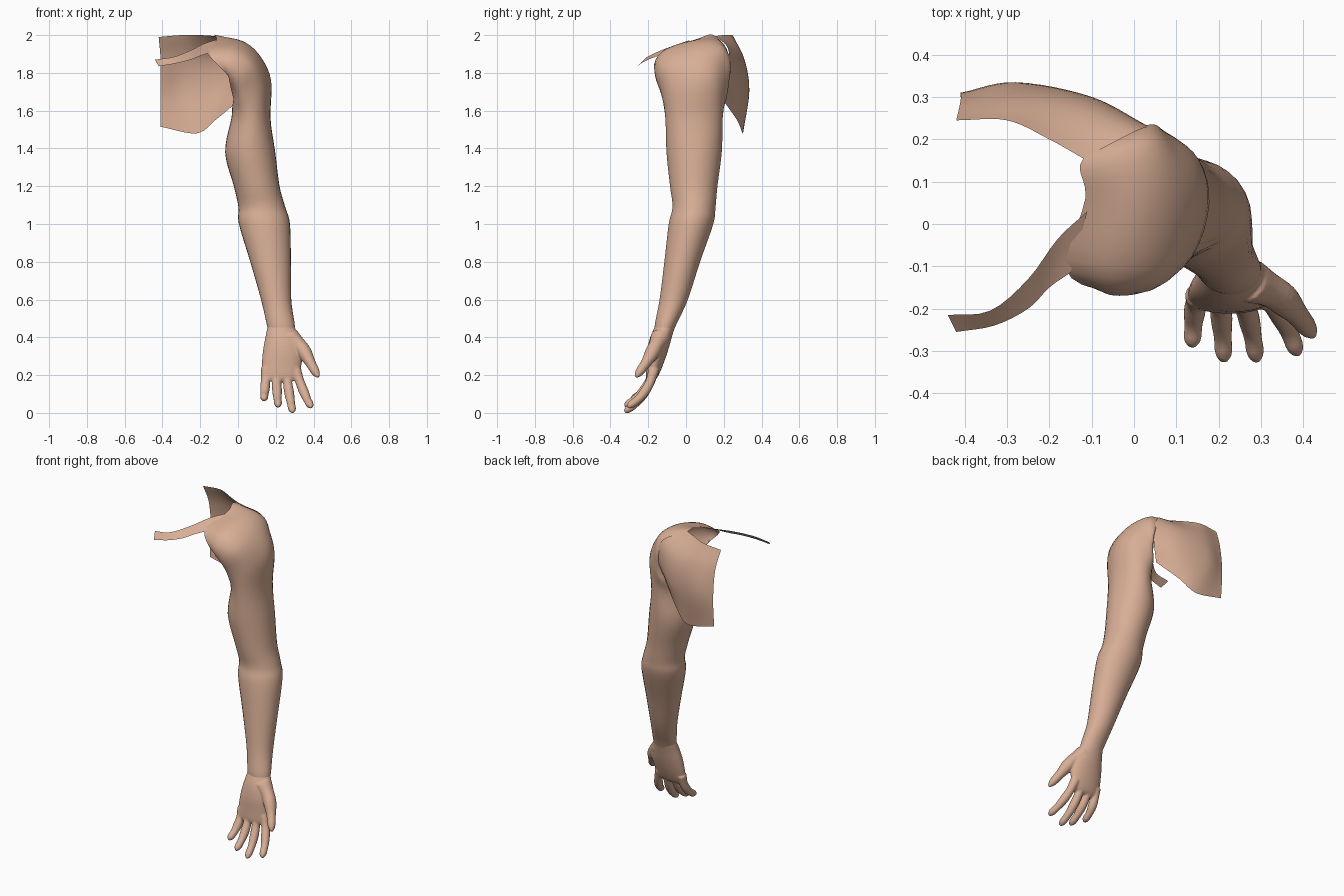
import bpy, bmesh, math
from mathutils import Vector

if "Cube" in bpy.data.objects:
    bpy.data.objects.remove(bpy.data.objects["Cube"], do_unlink=True)

skin = bpy.data.materials.new("skin")
skin.use_nodes = True
tone = (0.68, 0.42, 0.30, 1)
skin.diffuse_color = tone
skin.node_tree.nodes["Principled BSDF"].inputs["Base Color"].default_value = tone


def spline(points, steps, closed=False):
    """Smooth curve through the given points."""
    pts = [Vector(p) for p in points]
    n = len(pts)

    def at(i):
        if closed:
            return pts[i % n]
        if i < 0:
            return pts[0] * 2 - pts[1]
        if i >= n:
            return pts[-1] * 2 - pts[-2]
        return pts[i]

    out = []
    for i in range(n if closed else n - 1):
        a, b, c, d = at(i - 1), at(i), at(i + 1), at(i + 2)
        for s in range(steps):
            t = s / steps
            out.append(b + (c - a) * (t / 2)
                       + (a * 2 - b * 5 + c * 4 - d) * (t * t / 2)
                       + (b * 3 - a - c * 3 + d) * (t ** 3 / 2))
    if not closed:
        out.append(pts[-1])
    return out


def smooth_rows(rows, steps):
    """Add in-between rows along the length of a loft."""
    columns = [spline(column, steps) for column in zip(*rows)]
    return list(zip(*columns))


def skin_rows(bm, rows, closed=True, caps=False):
    """Join neighbouring rows of points with quads."""
    grid = [[bm.verts.new(p) for p in row] for row in rows]
    n = len(grid[0])
    for low, high in zip(grid, grid[1:]):
        for i in range(n if closed else n - 1):
            j = (i + 1) % n
            bm.faces.new((low[i], low[j], high[j], high[i]))
    if caps:
        bm.faces.new(grid[0][::-1])
        bm.faces.new(grid[-1])


def finish(bm, name):
    bmesh.ops.recalc_face_normals(bm, faces=bm.faces)
    mesh = bpy.data.meshes.new(name)
    bm.to_mesh(mesh)
    bm.free()
    for face in mesh.polygons:
        face.use_smooth = True
    mesh.materials.append(skin)
    obj = bpy.data.objects.new(name, mesh)
    bpy.context.collection.objects.link(obj)
    return obj


def oval(z, left, right, front, back, sides=30):
    """Horizontal ring, starting on the inner side and running past the front."""
    ring = []
    for i in range(sides):
        a = math.pi + math.tau * i / sides
        ring.append(Vector(((left + right) / 2 + (right - left) / 2 * math.cos(a),
                            (front + back) / 2 + (back - front) / 2 * math.sin(a), z)))
    return ring


# Arm: height, then inner, outer, front and back limits
arm_rows = [oval(*row) for row in (
    (0.42, 0.165, 0.30, -0.165, -0.07),
    (0.47, 0.152, 0.30, -0.165, -0.05),
    (0.60, 0.122, 0.282, -0.14, 0.01),
    (0.80, 0.065, 0.28, -0.115, 0.075),
    (1.00, 0.005, 0.275, -0.092, 0.145),
    (1.09, 0.002, 0.25, -0.072, 0.157),
    (1.20, -0.022, 0.22, -0.085, 0.167),
    (1.38, -0.068, 0.197, -0.104, 0.19),
    (1.56, -0.035, 0.172, -0.11, 0.195),
)]

# Shoulder: rings swing from level at the armpit to upright at the torso opening
# Each runs inner, front, front outer, outer, back outer, back
shoulder = (
    ((-0.03, 0.05, 1.62), (0.01, -0.12, 1.67), (0.12, -0.10, 1.73),
     (0.175, 0.05, 1.76), (0.14, 0.17, 1.74), (0.03, 0.21, 1.66)),
    ((-0.02, 0.05, 1.64), (-0.01, -0.145, 1.74), (0.07, -0.13, 1.85),
     (0.115, 0.05, 1.89), (0.10, 0.18, 1.86), (0.04, 0.22, 1.72)),
    ((-0.01, 0.05, 1.65), (-0.05, -0.155, 1.79), (-0.03, -0.13, 1.91),
     (0.02, 0.05, 1.965), (0.03, 0.20, 1.94), (0.04, 0.225, 1.78)),
    ((0.0, 0.05, 1.65), (-0.05, -0.14, 1.78), (-0.16, -0.11, 1.905),
     (-0.115, 0.06, 1.98), (-0.12, 0.155, 1.995), (0.03, 0.225, 1.86)),
)
arm_rows += [spline(ring, 5, closed=True) for ring in shoulder]
bm = bmesh.new()
skin_rows(bm, smooth_rows(arm_rows, 5))
finish(bm, "arm_and_shoulder")


def sheet(name, columns, steps):
    """Thin curved skin panel through a few control columns."""
    bm = bmesh.new()
    skin_rows(bm, smooth_rows([spline(c, steps) for c in columns], steps), closed=False)
    return finish(bm, name)


# Shoulder blade panel, from the shoulder seam to the spine side, top to bottom
sheet("shoulder_blade", (
    ((-0.12, 0.155, 1.995), (0.01, 0.222, 1.93), (0.04, 0.225, 1.80), (0.0, 0.20, 1.65)),
    ((-0.20, 0.20, 2.0), (-0.13, 0.285, 1.88), (-0.10, 0.30, 1.73), (-0.12, 0.27, 1.55)),
    ((-0.30, 0.245, 2.0), (-0.28, 0.31, 1.87), (-0.28, 0.335, 1.70), (-0.22, 0.30, 1.48)),
    ((-0.42, 0.245, 1.99), (-0.41, 0.29, 1.87), (-0.41, 0.31, 1.70), (-0.41, 0.30, 1.515)),
), 6)

# Collarbone strip, from the chest end to the shoulder, lower then upper edge
sheet("collarbone_strip", (
    ((-0.42, -0.255, 1.835), (-0.44, -0.215, 1.87)),
    ((-0.33, -0.24, 1.85), (-0.34, -0.205, 1.885)),
    ((-0.25, -0.20, 1.87), (-0.25, -0.13, 1.92)),
    ((-0.20, -0.15, 1.89), (-0.18, -0.035, 1.955)),
    ((-0.15, -0.115, 1.907), (-0.11, 0.03, 1.977)),
), 4)


def digit(bm, path, base, tip, sides=14):
    """Tapered finger with a slight knuckle swell and a rounded end."""
    centres = spline(path, 5)
    last = len(centres) - 1
    rows = []
    for i, centre in enumerate(centres):
        t = i / last
        along = centres[min(i + 1, last)] - centres[max(i - 1, 0)]
        turn = along.to_track_quat('Z', 'Y')
        radius = (base + (tip - base) * t) * (1 + 0.06 * math.cos(t * math.tau * 2))
        if t > 0.85:
            radius *= math.sqrt(max(0.12, 1 - ((t - 0.85) / 0.15) ** 2))
        rows.append([centre + turn @ Vector((radius * math.cos(a), radius * math.sin(a), 0))
                     for a in (math.tau * k / sides for k in range(sides))])
    skin_rows(bm, rows, caps=True)


# Hand: palm, four fingers and thumb fused into one surface
bm = bmesh.new()
palm = [oval(*row) for row in (
    (0.46, 0.157, 0.298, -0.163, -0.058),
    (0.40, 0.145, 0.325, -0.19, -0.075),
    (0.33, 0.132, 0.345, -0.205, -0.095),
    (0.25, 0.126, 0.335, -0.21, -0.123),
    (0.19, 0.13, 0.32, -0.212, -0.15),
    (0.17, 0.15, 0.30, -0.205, -0.17),
)]
skin_rows(bm, smooth_rows(palm, 3), caps=True)

# Knuckle x, fingertip x, fingertip y, fingertip z
for knuckle, tip_x, tip_y, tip_z in (
    (0.150, 0.137, -0.29, 0.07),
    (0.200, 0.213, -0.325, 0.035),
    (0.252, 0.290, -0.325, 0.004),
    (0.303, 0.388, -0.31, 0.03),
):
    start = Vector((knuckle, -0.168, 0.235))
    end = Vector((tip_x, tip_y, tip_z))
    sag = Vector((0, 0.022, -0.012))
    digit(bm, (start, start.lerp(end, 0.35) + sag, start.lerp(end, 0.7) + sag, end),
          0.028, 0.021)
digit(bm, ((0.275, -0.135, 0.40), (0.335, -0.165, 0.345),
           (0.378, -0.205, 0.275), (0.425, -0.265, 0.19)), 0.050, 0.021)
hand = finish(bm, "hand")
fuse = hand.modifiers.new("fuse", 'REMESH')
fuse.mode = 'VOXEL'
fuse.voxel_size = 0.005
fuse.use_smooth_shade = True
soften = hand.modifiers.new("soften", 'SMOOTH')
soften.factor = 0.5
soften.iterations = 4
